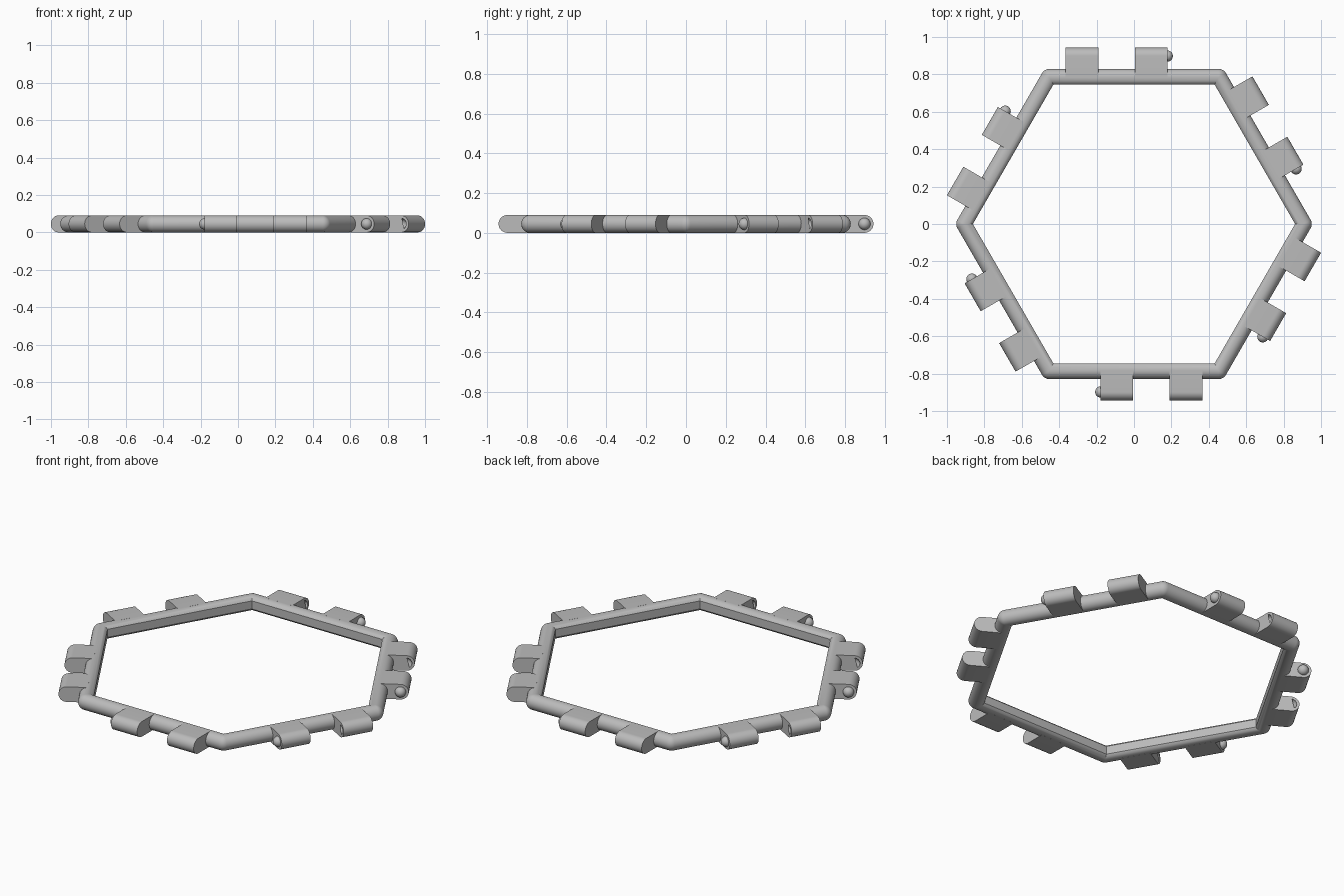
import bpy, bmesh
from math import pi, sin, cos, acos, radians
from mathutils import Vector, Matrix

R = 0.045            # tube radius, also the mid height
TUBE = 0.784         # centre line to centre, measured across the flats
INNER = -0.038       # flat inner wall, offset from the centre line
PIN = 0.898          # hinge axis to centre
BALL = 0.03
SIDES = 6

cube = bpy.data.objects.get("Cube")
if cube:
    bpy.data.objects.remove(cube)

grey = bpy.data.materials.new("mid grey")
grey.use_nodes = True
colour = (0.5, 0.5, 0.5, 1)
grey.diffuse_color = colour
grey.node_tree.nodes["Principled BSDF"].inputs["Base Color"].default_value = colour


def finish(bm, name):
    """Turn a bmesh into a shaded object in the scene."""
    bmesh.ops.remove_doubles(bm, verts=bm.verts, dist=1e-5)
    bmesh.ops.recalc_face_normals(bm, faces=bm.faces)
    mesh = bpy.data.meshes.new(name)
    bm.to_mesh(mesh)
    bm.free()
    mesh.materials.append(grey)
    obj = bpy.data.objects.new(name, mesh)
    bpy.context.collection.objects.link(obj)
    return obj


def smooth(obj):
    bpy.ops.object.select_all(action='DESELECT')
    obj.select_set(True)
    bpy.context.view_layer.objects.active = obj
    bpy.ops.object.shade_smooth_by_angle(angle=radians(30))


def ball(name, x):
    bm = bmesh.new()
    bmesh.ops.create_uvsphere(bm, u_segments=24, v_segments=16, radius=BALL,
                              matrix=Matrix.Translation((x, PIN, R)))
    return finish(bm, name)


def hinge_block(name, x0, x1):
    """Flat tab with a half-round outer end, running along x."""
    bm = bmesh.new()
    arc = [pi / 2 - pi * i / 20 for i in range(21)]
    outline = [(TUBE, 2 * R)] + [(PIN + R * cos(a), R + R * sin(a)) for a in arc] + [(TUBE, 0)]
    face = bm.faces.new([bm.verts.new((x0, y, z)) for y, z in outline])
    moved = bmesh.ops.extrude_face_region(bm, geom=[face])["geom"]
    bmesh.ops.translate(bm, vec=(x1 - x0, 0, 0),
                        verts=[v for v in moved if isinstance(v, bmesh.types.BMVert)])
    return finish(bm, name)


# Hexagonal frame: round tube with a flat inner wall and rounded outer corners
limit = acos(INNER / R)
profile = [(R * cos(a), R * sin(a)) for a in
           (limit * (i / 14 - 1) for i in range(29))]
bm = bmesh.new()
rings = []
for side in range(SIDES):
    for step in range(-3, 4):
        mid = side * pi / 3
        ring = []
        for d, z in profile:
            turn = mid + radians(10 * step) if d > 0 else mid
            reach = d if d > 0 else d / cos(pi / 6)
            corner = Vector((cos(mid), sin(mid), 0)) * TUBE / cos(pi / 6)
            ring.append(bm.verts.new(corner + Vector((reach * cos(turn), reach * sin(turn), R + z))))
        rings.append(ring)
for a, b in zip(rings, rings[1:] + rings[:1]):
    for i in range(len(profile)):
        j = (i + 1) % len(profile)
        bm.faces.new((a[i], a[j], b[j], b[i]))
smooth(finish(bm, "frame"))

# Hinge parts of one side: a tab with a socket, and a tab with a ball
socket_tab = hinge_block("socket_tab", -0.367, -0.191)
cutter = ball("socket_cutter", -0.191)
cutter.hide_render = True
cut = socket_tab.modifiers.new("socket", 'BOOLEAN')
cut.operation = 'DIFFERENCE'
cut.object = cutter
bpy.context.view_layer.objects.active = socket_tab
bpy.ops.object.modifier_apply(modifier="socket")
bpy.data.objects.remove(cutter)

parts = [socket_tab,
         hinge_block("ball_tab", 0.006, 0.178),
         ball("hinge_ball", 0.178)]

# Repeat them around the frame
for part in parts:
    smooth(part)
    for side in range(1, SIDES):
        copy = part.copy()
        copy.rotation_euler.z = side * pi / 3
        bpy.context.collection.objects.link(copy)
